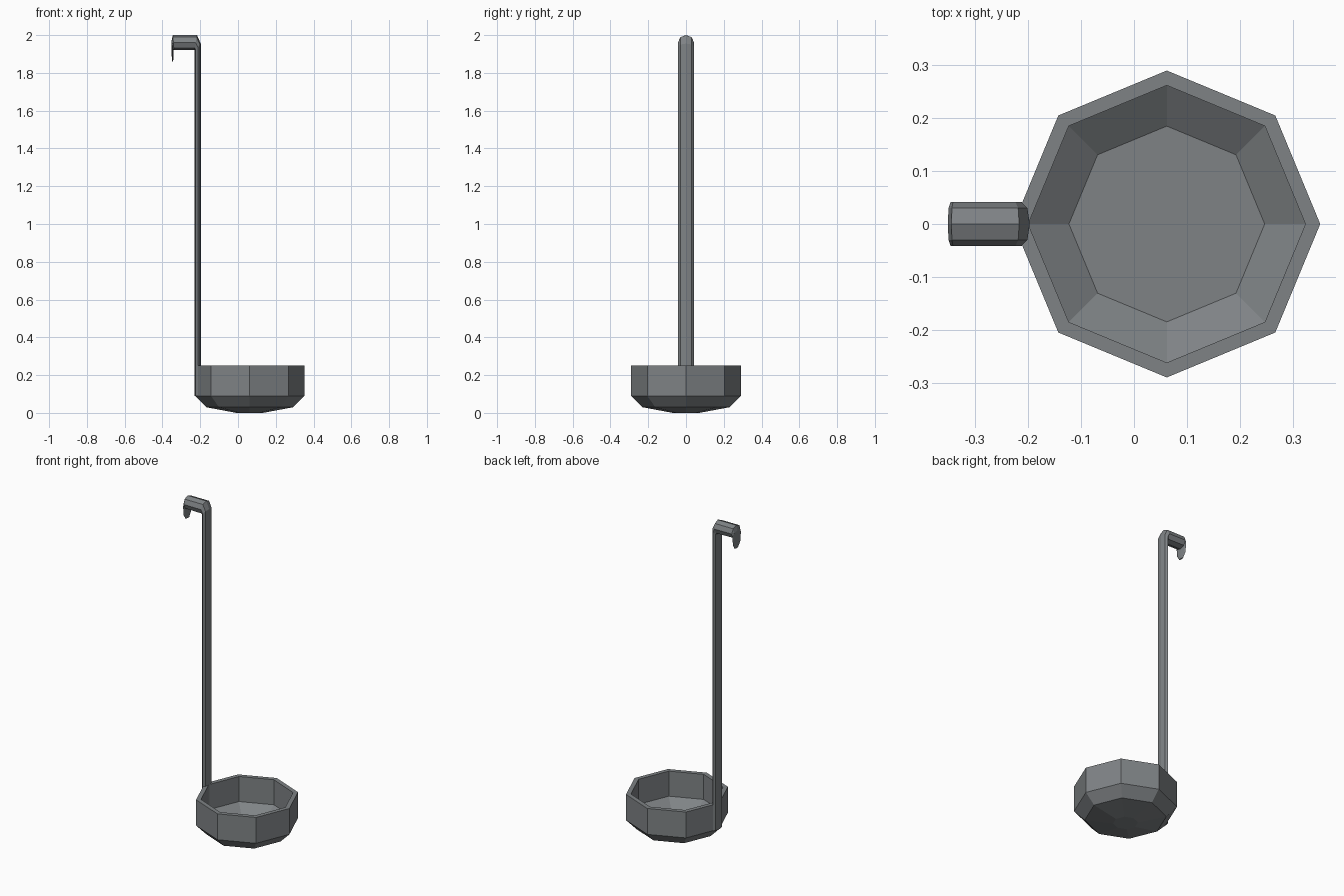
import bpy, math

if "Cube" in bpy.data.objects:
    bpy.data.objects.remove(bpy.data.objects["Cube"])

steel = bpy.data.materials.new("grey steel")
steel.diffuse_color = (0.21, 0.225, 0.235, 1)
steel.use_nodes = True
steel.node_tree.nodes["Principled BSDF"].inputs["Base Color"].default_value = steel.diffuse_color


def loft(name, rings, closed_top=True):
    """Skin a list of equal-length rings of points and cap both ends."""
    n = len(rings[0])
    verts = [p for r in rings for p in r]
    faces = []
    for i in range(len(rings) - 1):
        for j in range(n):
            k = (j + 1) % n
            faces.append((i*n + j, i*n + k, (i+1)*n + k, (i+1)*n + j))
    faces.append(tuple(reversed(range(n))))
    faces.append(tuple((len(rings)-1)*n + j for j in range(n)))
    me = bpy.data.meshes.new(name)
    me.from_pydata(verts, [], faces)
    me.materials.append(steel)
    ob = bpy.data.objects.new(name, me)
    bpy.context.collection.objects.link(ob)
    return ob


def octagon(r, z, cx=0.062):
    return [(cx + r*math.cos(j*math.pi/4), r*math.sin(j*math.pi/4), z) for j in range(8)]


# Bowl: outside from the bottom up, over the rim, then down the inside to the floor
profile = [(0.07, 0.0), (0.23, 0.03), (0.29, 0.09), (0.29, 0.25),
           (0.262, 0.25), (0.262, 0.095), (0.185, 0.045)]
loft("bowl", [octagon(r, z) for r, z in profile])

# Handle with hook: stations give outer crest, inner crest and width factor
section = [(0, 0), (0.03, 0.14), (0.042, 0.5), (0.03, 0.86),
           (0, 1), (-0.03, 0.86), (-0.042, 0.5), (-0.03, 0.14)]
stations = [((-0.197, 0.09), (-0.229, 0.09), 1),
            ((-0.197, 1.955), (-0.229, 1.92), 1),
            ((-0.217, 2.0), (-0.231, 1.92), 1),
            ((-0.345, 2.0), (-0.339, 1.922), 1),
            ((-0.352, 1.97), (-0.341, 1.92), 1),
            ((-0.351, 1.89), (-0.342, 1.89), 0.85),
            ((-0.348, 1.86), (-0.343, 1.862), 0.4)]
rings = []
for (ox, oz), (ix, iz), w in stations:
    rings.append([(ox + (ix-ox)*t, y*w, oz + (iz-oz)*t) for y, t in section])
loft("handle", rings)

# Consistent outward normals
import bmesh
for ob in bpy.data.objects:
    bm = bmesh.new()
    bm.from_mesh(ob.data)
    bmesh.ops.recalc_face_normals(bm, faces=bm.faces)
    bm.to_mesh(ob.data)
    bm.free()
